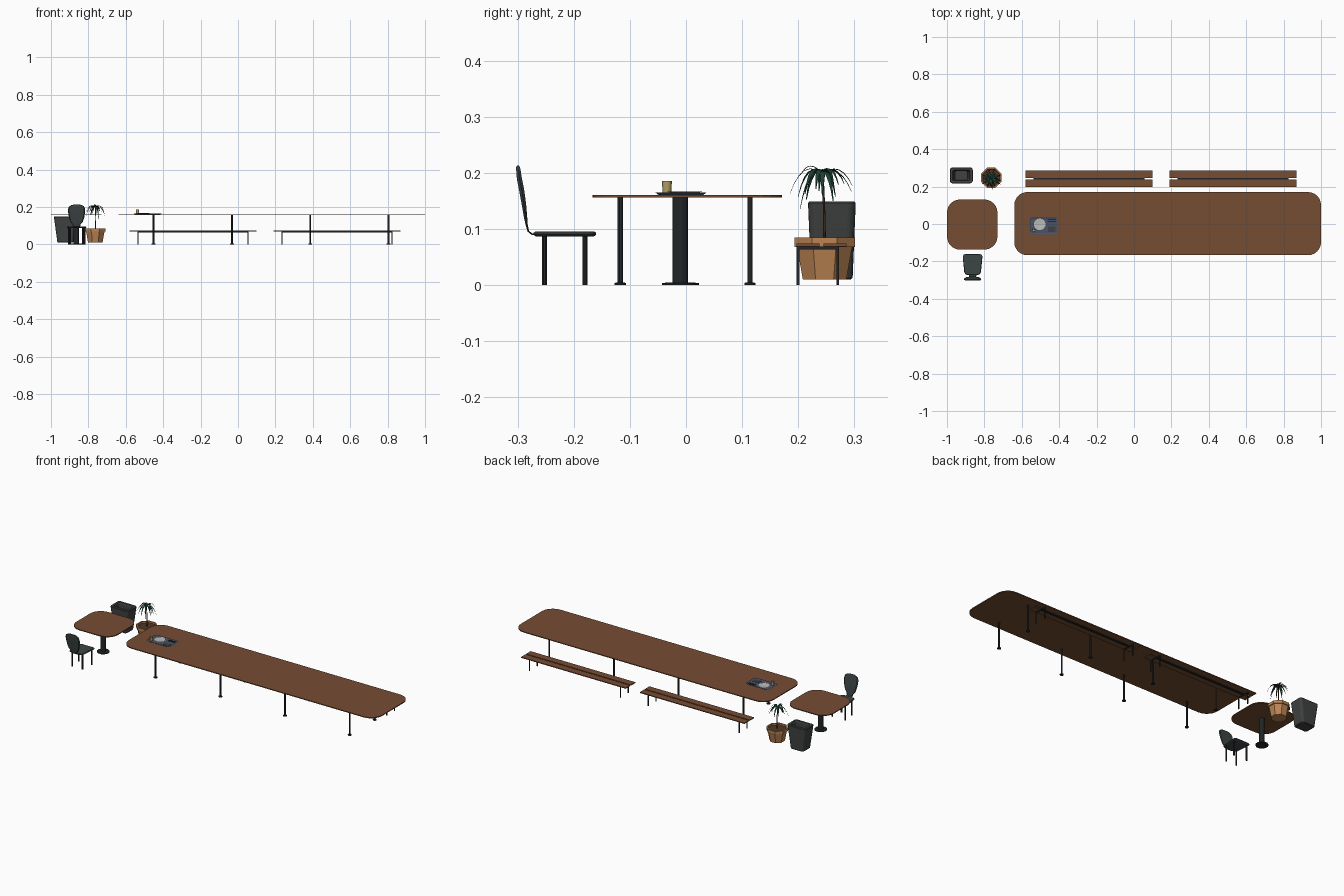
import bpy, bmesh, random
from math import sin, cos, pi
from mathutils import Vector

if "Cube" in bpy.data.objects:
    bpy.data.objects.remove(bpy.data.objects["Cube"])

random.seed(4)

def material(name, r, g, b):
    m = bpy.data.materials.new(name)
    m.diffuse_color = (r, g, b, 1)
    m.use_nodes = True
    m.node_tree.nodes["Principled BSDF"].inputs["Base Color"].default_value = m.diffuse_color
    return m

WOOD = material("wood", .18, .075, .033)
METAL = material("dark_metal", .016, .019, .021)
SHELL = material("chair_shell", .045, .06, .058)
BIN = material("bin_grey", .05, .053, .053)
CLAY = material("clay", .5, .23, .085)
SOIL = material("soil", .08, .035, .02)
LEAF = material("leaf_green", .012, .05, .033)
TRAY = material("tray_blue", .065, .085, .14)
PLATE = material("plate_grey", .5, .5, .47)
CUPM = material("cup_yellow", .45, .36, .14)

def finish(name, bm, mat, smooth=False):
    bmesh.ops.recalc_face_normals(bm, faces=bm.faces)
    me = bpy.data.meshes.new(name)
    bm.to_mesh(me)
    bm.free()
    ob = bpy.data.objects.new(name, me)
    bpy.context.collection.objects.link(ob)
    me.materials.append(mat)
    if smooth:
        bpy.ops.object.select_all(action='DESELECT')
        ob.select_set(True)
        bpy.context.view_layer.objects.active = ob
        bpy.ops.object.shade_smooth_by_angle()
    return ob

def loft(name, rings, mat, smooth=False):
    """Skin equal-length closed rings and cap both ends."""
    bm = bmesh.new()
    vs = [[bm.verts.new(p) for p in ring] for ring in rings]
    n = len(rings[0])
    for a, b in zip(vs, vs[1:]):
        for i in range(n):
            j = (i + 1) % n
            bm.faces.new((a[i], a[j], b[j], b[i]))
    bm.faces.new(vs[0])
    bm.faces.new(vs[-1])
    return finish(name, bm, mat, smooth)

def circle(x, y, z, r, n):
    return [(x + r * cos(2 * pi * (i + .5) / n), y + r * sin(2 * pi * (i + .5) / n), z)
            for i in range(n)]

def rounded(x, y, z, w, d, r, seg=6):
    pts = []
    for k, (sx, sy) in enumerate(((1, 1), (-1, 1), (-1, -1), (1, -1))):
        for i in range(seg + 1):
            a = pi / 2 * (k + i / seg)
            pts.append((x + sx * (w / 2 - r) + r * cos(a), y + sy * (d / 2 - r) + r * sin(a), z))
    return pts

def lathe(name, x, y, profile, n, mat, smooth=False):
    return loft(name, [circle(x, y, z, r, n) for r, z in profile], mat, smooth)

def slab(name, x, y, z0, z1, w, d, r, mat):
    return loft(name, [rounded(x, y, z, w, d, r) for z in (z0, z1)], mat)

def box(name, x0, x1, y0, y1, z0, z1, mat):
    return loft(name, [[(x0, y0, z), (x1, y0, z), (x1, y1, z), (x0, y1, z)] for z in (z0, z1)], mat)

# long table with eight footed posts
slab("long_table_top", .18, .002, .156, .161, 1.64, .338, .07, WOOD)
for x in (-.452, -.032, .386, .805):
    for y in (-.117, .114):
        lathe("long_table_leg", x, y, [(.0105, 0), (.0105, .004), (.0048, .005), (.0048, .157)], 12, METAL, True)

# small pedestal table
slab("small_table_top", -.865, -.003, .156, .161, .27, .268, .07, WOOD)
lathe("small_table_pedestal", -.865, -.01,
      [(.034, 0), (.034, .004), (.0145, .005), (.0145, .157)], 12, METAL)

# benches: two planks, spine rail and two bent leg frames
for x0 in (-.579, .19):
    x1 = x0 + .678
    for y in (.197, .245):
        box("bench_plank", x0, x1, y, y + .041, .069, .074, WOOD)
    box("bench_rail", x0 + .042, x1 - .042, .235, .247, .064, .069, METAL)
    for x in (x0 + .042, x1 - .047):
        box("bench_crossbar", x, x + .005, .197, .273, .064, .069, METAL)
        for y in (.197, .268):
            box("bench_leg", x, x + .005, y, y + .005, 0, .066, METAL)

# chair seat: rounded slab narrowed toward the back
CX = -.863
def seat_ring(z, inset):
    return [(CX + (px - CX) * (1 + 1.8 * (py + .161)), py, pz)
            for px, py, pz in rounded(CX, -.216, z, .108 - inset, .112 - inset, .018)]
loft("chair_seat", [seat_ring(.087, .008), seat_ring(.09, 0), seat_ring(.093, 0),
                    seat_ring(.0955, .006)], SHELL, True)

# chair back: shield outline lofted along a side curve (y, z, half width, thickness)
rows = [(-.262, .0905, .020, .003), (-.274, .0905, .020, .003), (-.281, .096, .019, .003),
        (-.284, .108, .022, .004), (-.286, .122, .034, .006), (-.289, .145, .041, .008),
        (-.293, .17, .045, .009), (-.297, .19, .046, .009), (-.2985, .203, .040, .008),
        (-.2995, .210, .028, .007), (-.3, .213, .015, .004)]
rings = []
for i, (y, z, w, t) in enumerate(rows):
    a, b = rows[max(i - 1, 0)], rows[min(i + 1, len(rows) - 1)]
    d = Vector((0, b[0] - a[0], b[1] - a[1])).normalized()
    nrm = Vector((0, d.z, -d.y)) * t / 2
    c = Vector((CX, y, z))
    rings.append([c + Vector((s * w * k, 0, 0)) + nrm * f for s, k, f in
                  ((-1, 1, 0), (-1, .88, 1), (1, .88, 1), (1, 1, 0), (1, .88, -1), (-1, .88, -1))])
loft("chair_back", rings, SHELL, True)
for sx in (-1, 1):
    for y, dx in ((-.252, .033), (-.18, .042)):
        lathe("chair_leg", CX + sx * dx, y, [(.0047, 0), (.0047, .089)], 8, METAL)

# waste bin, tapered and hollow
loft("waste_bin", [rounded(-.923, .26, z, w, d, r, 4) for z, w, d, r in
     ((.01, .078, .066, .012), (.013, .086, .074, .014), (.146, .122, .085, .014),
      (.149, .118, .081, .012), (.149, .094, .056, .008), (.142, .088, .05, .008),
      (.02, .068, .045, .008))], BIN)

# eight-sided pot with soil
PX, PY = -.763, .247
lathe("plant_pot", PX, PY, [(.042, .01), (.053, .068), (.0585, .068), (.0585, .085),
                            (.05, .085), (.047, .072)], 8, CLAY)
lathe("pot_soil", PX, PY, [(.047, .07), (.0485, .078)], 8, SOIL)
loft("plant_stem", [circle(PX + dx, PY + dy, z, r, 6) for dx, dy, z, r in
     ((0, 0, .075, .0026), (.002, -.001, .14, .002), (0, -.004, .203, .0022))], SOIL)

# drooping leaves, folded along the midrib
bm = bmesh.new()
for i in range(18):
    a = 2.4 * i
    out, side = Vector((cos(a), sin(a), 0)), Vector((-sin(a), cos(a), 0))
    reach = random.uniform(.03, .06)
    rise, drop = random.uniform(.03, .06), random.uniform(.055, .1)
    prev = None
    for k in range(7):
        t = k / 6
        c = Vector((PX, PY - .004, .2)) + out * reach * (1.25 * t - .25 * t * t)
        c.z += rise * t - drop * t * t
        w = .0008 + .0042 * sin(pi * min(t * .75 + .15, 1)) * (1 - t ** 3)
        row = [bm.verts.new(c + side * w * s + Vector((0, 0, -.0012 * abs(s)))) for s in (-1, 0, 1)]
        if prev:
            for j in (0, 1):
                bm.faces.new((prev[j], prev[j + 1], row[j + 1], row[j]))
        prev = row
finish("plant_leaves", bm, LEAF)

# serving tray with plate, cup and cutlery
loft("tray", [rounded(-.483, -.009, z, w, d, .01, 4) for z, w, d in
     ((.161, .138, .08), (.1655, .15, .092), (.1655, .146, .088), (.163, .136, .078))], TRAY)
lathe("plate", -.504, -.002, [(.018, .163), (.031, .1665), (.029, .1668), (.02, .165)], 20, PLATE, True)
lathe("cup", -.537, -.034, [(.0075, .163), (.009, .186), (.008, .186), (.007, .166)], 14, CUPM, True)
for y in (.012, .022):
    box("cutlery", -.463, -.418, y, y + .004, .163, .165, METAL)
slab("napkin", -.44, -.028, .163, .1645, .04, .03, .003, BIN)
